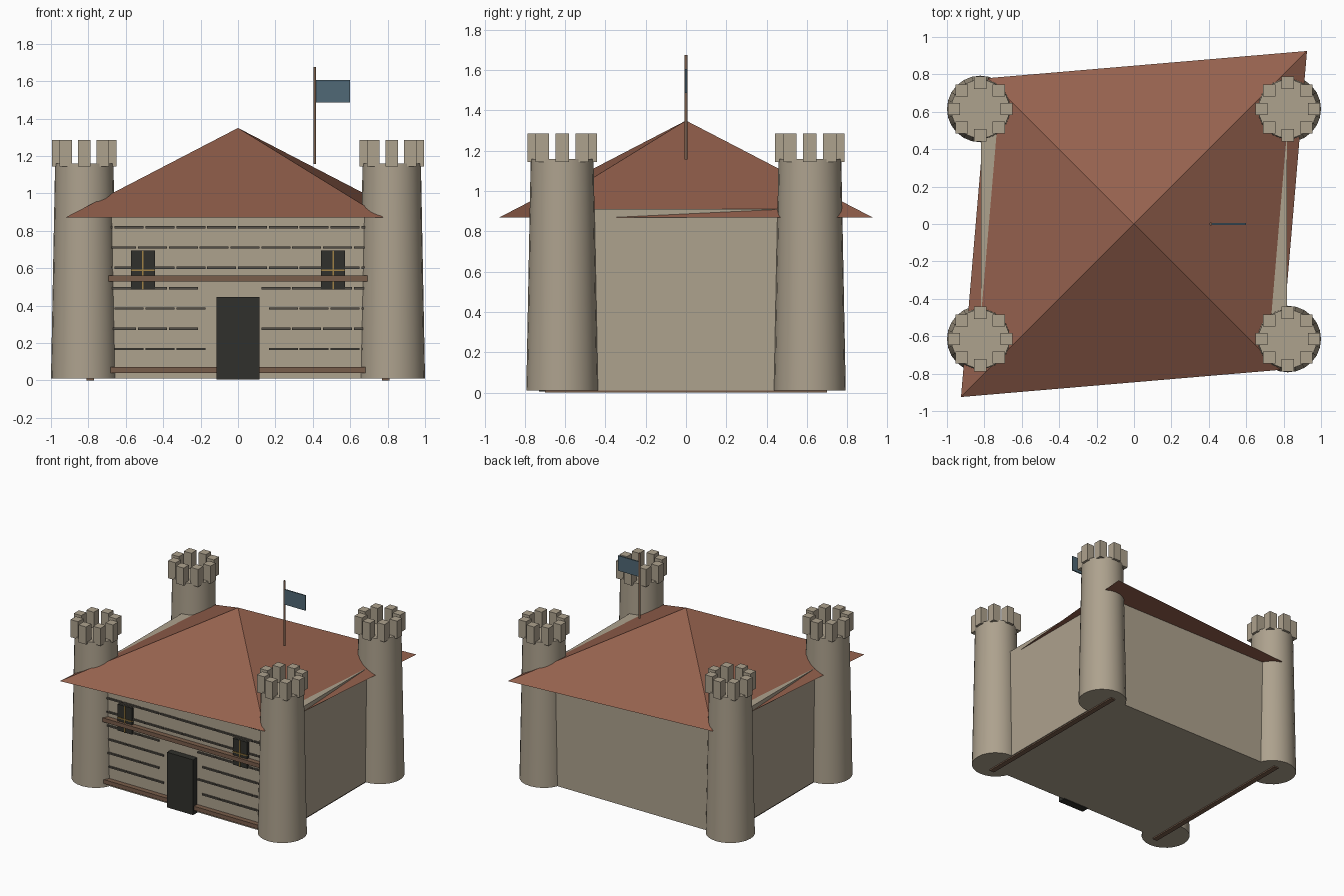
import bpy, bmesh, math

if "Cube" in bpy.data.objects:
    bpy.data.objects.remove(bpy.data.objects["Cube"])


def material(name, rgb):
    m = bpy.data.materials.new(name)
    m.diffuse_color = (*rgb, 1)
    m.use_nodes = True
    m.node_tree.nodes["Principled BSDF"].inputs["Base Color"].default_value = m.diffuse_color
    return m


STONE = material("stone", (0.42, 0.36, 0.27))
TILE = material("roof_tile", (0.30, 0.12, 0.075))
WOOD = material("wood", (0.19, 0.11, 0.07))
DARK = material("dark", (0.03, 0.03, 0.025))
MORTAR = material("mortar", (0.09, 0.08, 0.065))
GOLD = material("gold", (0.35, 0.22, 0.06))
CLOTH = material("cloth", (0.08, 0.14, 0.18))


def finish(bm, name, mat):
    bmesh.ops.recalc_face_normals(bm, faces=bm.faces)
    mesh = bpy.data.meshes.new(name)
    bm.to_mesh(mesh)
    bm.free()
    mesh.materials.append(mat)
    ob = bpy.data.objects.new(name, mesh)
    bpy.context.collection.objects.link(ob)
    return ob


def add_box(bm, x, y, z):
    """Box from (min, max) ranges on each axis."""
    vs = bmesh.ops.create_cube(bm, size=1)["verts"]
    for v in vs:
        for i, (a, b) in enumerate((x, y, z)):
            v.co[i] = a if v.co[i] < 0 else b


def boxes(name, mat, items):
    bm = bmesh.new()
    for it in items:
        add_box(bm, *it)
    return finish(bm, name, mat)


def cylinder(name, mat, x, y, z0, z1, r0, r1, n):
    bpy.ops.mesh.primitive_cone_add(vertices=n, radius1=r0, radius2=r1, depth=z1 - z0,
                                    location=(x, y, (z0 + z1) / 2))
    ob = bpy.context.object
    ob.name = name
    ob.data.materials.append(mat)
    bpy.ops.object.shade_smooth_by_angle(angle=math.radians(40))
    return ob


# main hall and the two base runners
FRONT = -0.68
boxes("hall_walls", STONE, [((-0.817, 0.817), (FRONT, -FRONT), (0.01, 0.91))])
boxes("base_runners", WOOD, [((s * 0.79 - 0.02, s * 0.79 + 0.02), (-0.7, 0.7), (0, 0.015))
                             for s in (-1, 1)])

# corner towers with eight square merlons each
TX, TY = 0.822, 0.615
for sx in (-1, 1):
    for sy in (-1, 1):
        cx, cy = sx * TX, sy * TY
        cylinder("tower", STONE, cx, cy, 0.01, 1.16, 0.178, 0.156, 24)
        ring = []
        for k in range(8):
            mx = cx + 0.14 * math.cos(k * math.pi / 4)
            my = cy + 0.14 * math.sin(k * math.pi / 4)
            ring.append(((mx - 0.033, mx + 0.033), (my - 0.033, my + 0.033), (1.145, 1.285)))
        boxes("tower_merlons", STONE, ring)

# skewed pyramid roof
bm = bmesh.new()
apex = bm.verts.new((0, 0, 1.35))
eave = [bm.verts.new((x, y, 0.87)) for x, y in
        ((-0.925, -0.925), (0.78, -0.78), (0.925, 0.925), (-0.78, 0.78))]
bm.faces.new(eave[::-1])
for i in range(4):
    bm.faces.new((eave[i], eave[(i + 1) % 4], apex))
finish(bm, "roof", TILE)

# mortar dashes in staggered courses, left out around the door
PITCH = 0.165
dashes = []
for row in range(7):
    z = 0.168 + row * 0.1085
    start = -0.005 if row % 2 == 0 else -0.045
    for k in range(-5, 5):
        a = max(start + k * PITCH, -0.72)
        b = min(start + (k + 1) * PITCH, 0.72)
        if b - a < 0.03 or (row < 4 and abs(a + b) / 2 < 0.15):
            continue
        dashes.append(((a + 0.005, b - 0.005), (FRONT - 0.012, FRONT + 0.01), (z - 0.006, z + 0.006)))
boxes("mortar_lines", MORTAR, dashes)

# timber bands, door and windows
boxes("timber_bands", WOOD, [((-0.74, 0.74), (FRONT - 0.04, FRONT + 0.01), zr)
                             for zr in ((0.04, 0.072), (0.53, 0.562))])
boxes("door", DARK, [((-0.115, 0.115), (FRONT - 0.05, FRONT + 0.01), (0.005, 0.445))])
for s in (-1, 1):
    c = s * 0.508
    boxes("window", DARK, [((c - 0.063, c + 0.063), (FRONT - 0.02, FRONT + 0.01), (0.485, 0.695))])
    boxes("window_bars", GOLD, [
        ((c - 0.004, c + 0.004), (FRONT - 0.026, FRONT - 0.01), (0.485, 0.695)),
        ((c - 0.063, c + 0.063), (FRONT - 0.026, FRONT - 0.01), (0.586, 0.594))])

# flagpole and flag
cylinder("flagpole", WOOD, 0.41, 0, 1.157, 1.675, 0.008, 0.008, 10)
boxes("flag", CLOTH, [((0.415, 0.598), (-0.005, 0.005), (1.487, 1.607))])
